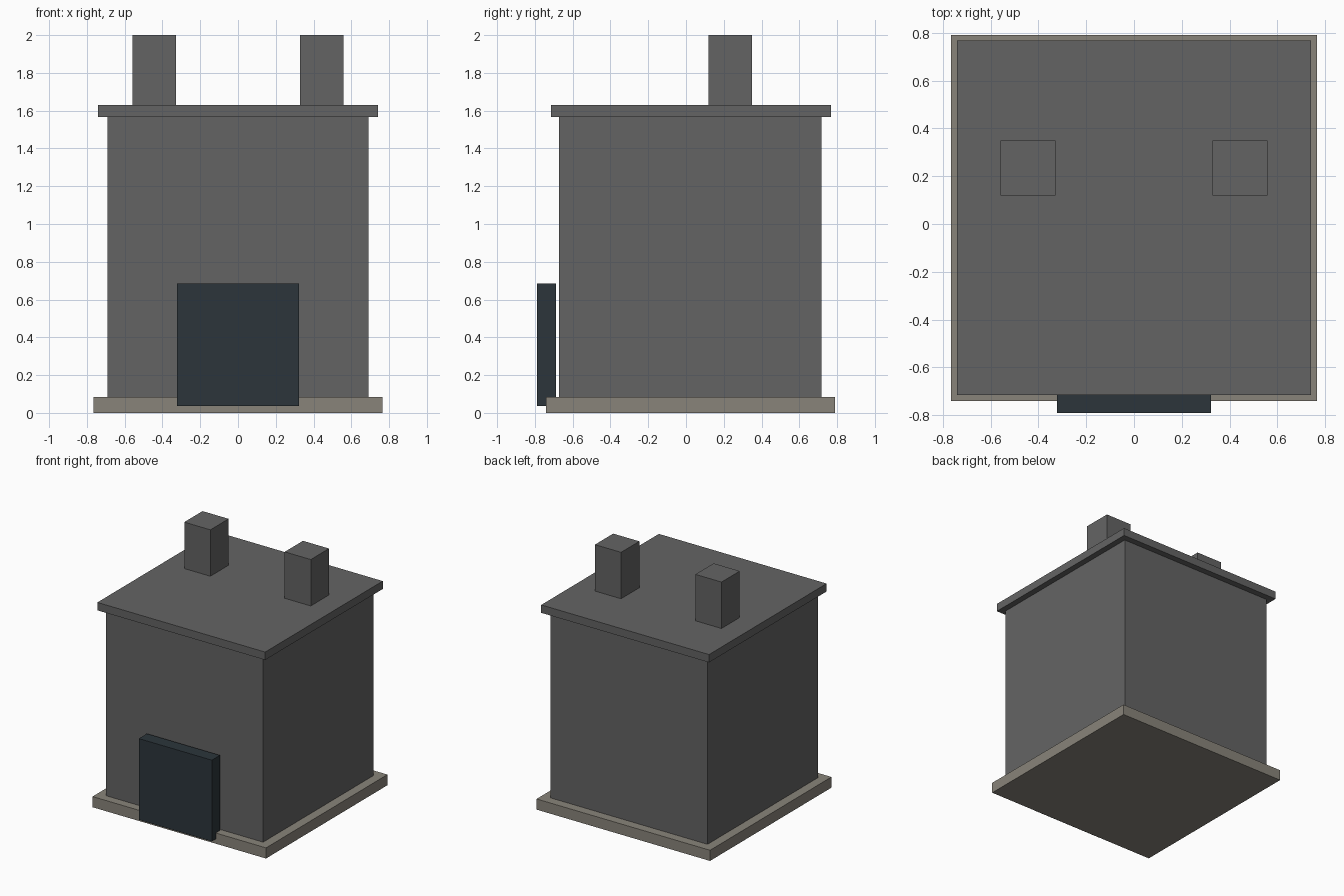
import bpy

# Remove the default cube
default = bpy.data.objects.get("Cube")
if default:
    bpy.data.objects.remove(default, do_unlink=True)


def material(name, rgb):
    mat = bpy.data.materials.new(name)
    mat.use_nodes = True
    color = (*rgb, 1.0)
    mat.diffuse_color = color
    mat.node_tree.nodes["Principled BSDF"].inputs["Base Color"].default_value = color
    return mat


def box(name, mat, x, y, z):
    """Box spanning the (low, high) range on each axis."""
    spans = (x, y, z)
    bpy.ops.mesh.primitive_cube_add(size=1, location=[(a + b) / 2 for a, b in spans])
    obj = bpy.context.object
    obj.name = name
    obj.scale = [b - a for a, b in spans]
    bpy.ops.object.transform_apply(location=False, rotation=False, scale=True)
    obj.data.materials.append(mat)
    return obj


wall_grey = material("wall grey", (0.127, 0.127, 0.127))
stone = material("warm stone", (0.25, 0.231, 0.195))
door_blue = material("dark slate blue", (0.025, 0.036, 0.044))

# Ground slab, walls and flat roof
box("foundation", stone, (-0.765, 0.765), (-0.74, 0.79), (0, 0.085))
box("walls", wall_grey, (-0.692, 0.692), (-0.672, 0.717), (0.085, 1.567))
box("roof_slab", wall_grey, (-0.74, 0.74), (-0.715, 0.767), (1.567, 1.63))

# Door panel standing just off the front wall
box("door", door_blue, (-0.322, 0.322), (-0.79, -0.688), (0.037, 0.685))

# Pair of chimneys
for side, sign in (("left", 1), ("right", -1)):
    span = sorted((sign * 0.328, sign * 0.558))
    box(side + "_chimney", wall_grey, span, (0.12, 0.35), (1.63, 2.0))
